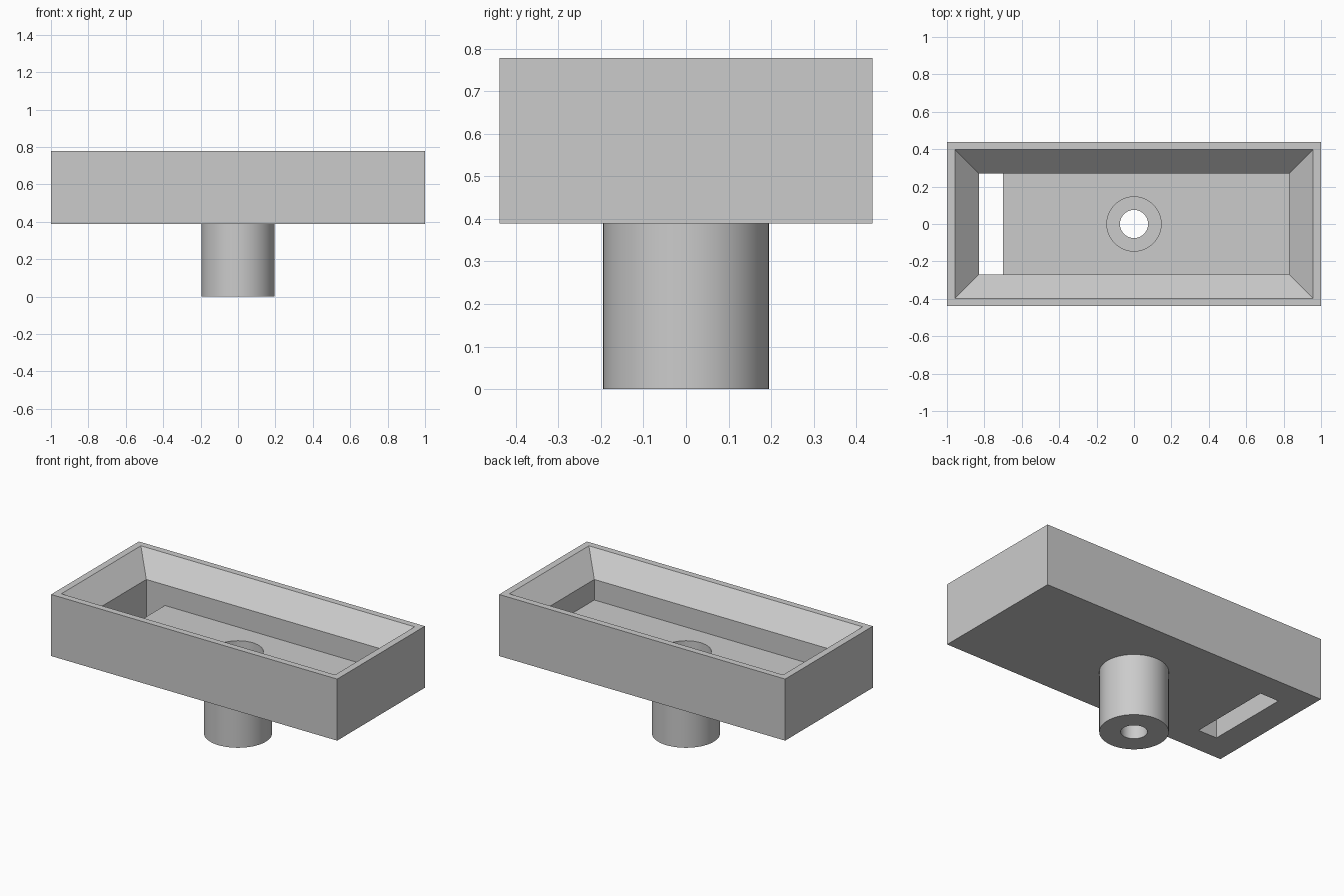
import bpy
import bmesh
import math

default = bpy.data.objects.get("Cube")
if default:
    bpy.data.objects.remove(default, do_unlink=True)

# Main dimensions
HALF_X, HALF_Y = 1.0, 0.438
BASE, FLOOR, LEDGE, TOP = 0.389, 0.518, 0.648, 0.778
WELL_X, WELL_Y = 0.83, 0.27
SLOPE = 0.127

grey = bpy.data.materials.new("plain grey")
grey.use_nodes = True
grey.diffuse_color = (0.6, 0.6, 0.6, 1)
grey.node_tree.nodes["Principled BSDF"].inputs["Base Color"].default_value = (0.6, 0.6, 0.6, 1)


def loft(name, rings):
    """Closed solid through a stack of vertex rings, bottom to top."""
    bm = bmesh.new()
    loops = [[bm.verts.new(p) for p in ring] for ring in rings]
    n = len(loops[0])
    for low, high in zip(loops, loops[1:]):
        for i in range(n):
            j = (i + 1) % n
            bm.faces.new((low[i], low[j], high[j], high[i]))
    bm.faces.new(loops[0][::-1])
    bm.faces.new(loops[-1])
    bmesh.ops.recalc_face_normals(bm, faces=bm.faces)
    mesh = bpy.data.meshes.new(name)
    bm.to_mesh(mesh)
    bm.free()
    mesh.materials.append(grey)
    obj = bpy.data.objects.new(name, mesh)
    bpy.context.collection.objects.link(obj)
    return obj


def rect(x0, x1, y, z):
    return [(x0, -y, z), (x1, -y, z), (x1, y, z), (x0, y, z)]


def circle(r, z, n=64):
    return [(r * math.cos(math.tau * i / n), r * math.sin(math.tau * i / n), z) for i in range(n)]


def combine(target, tool, operation):
    """Apply a boolean and discard the tool."""
    tool.hide_render = True
    mod = target.modifiers.new(operation, 'BOOLEAN')
    mod.operation = operation
    mod.solver = 'EXACT'
    mod.object = tool
    bpy.context.view_layer.objects.active = target
    bpy.ops.object.modifier_apply(modifier=mod.name)
    bpy.data.objects.remove(tool, do_unlink=True)


# Tray block
tray = loft("tray_with_stem", [rect(-HALF_X, HALF_X, HALF_Y, z) for z in (BASE, TOP)])

# Basin: straight well below, flared walls above
rise = TOP - LEDGE
flared_x, flared_y = WELL_X + 2 * SLOPE, WELL_Y + 2 * SLOPE
basin = loft("basin_cutter", [
    rect(-WELL_X, WELL_X, WELL_Y, FLOOR),
    rect(-WELL_X, WELL_X, WELL_Y, LEDGE),
    rect(-flared_x, flared_x, flared_y, LEDGE + 2 * rise),
])
combine(tray, basin, 'DIFFERENCE')

# Slot through the floor at one end
slot = loft("slot_cutter", [rect(-WELL_X, -0.7, WELL_Y, z) for z in (0.3, 0.58)])
combine(tray, slot, 'DIFFERENCE')

# Round stem below, rooted inside the floor
stem = loft("stem", [circle(0.195, z) for z in (0, 0.45)])
combine(tray, stem, 'UNION')

# Counterbore from the floor and narrow bore through the stem
counterbore = loft("counterbore_cutter", [circle(0.145, z) for z in (BASE, 0.6)])
combine(tray, counterbore, 'DIFFERENCE')
bore = loft("bore_cutter", [circle(0.075, z) for z in (-0.1, 0.6)])
combine(tray, bore, 'DIFFERENCE')

# Smooth round walls, crisp edges
bpy.ops.object.select_all(action='DESELECT')
tray.select_set(True)
bpy.context.view_layer.objects.active = tray
bpy.ops.object.shade_smooth_by_angle(angle=math.radians(30))
